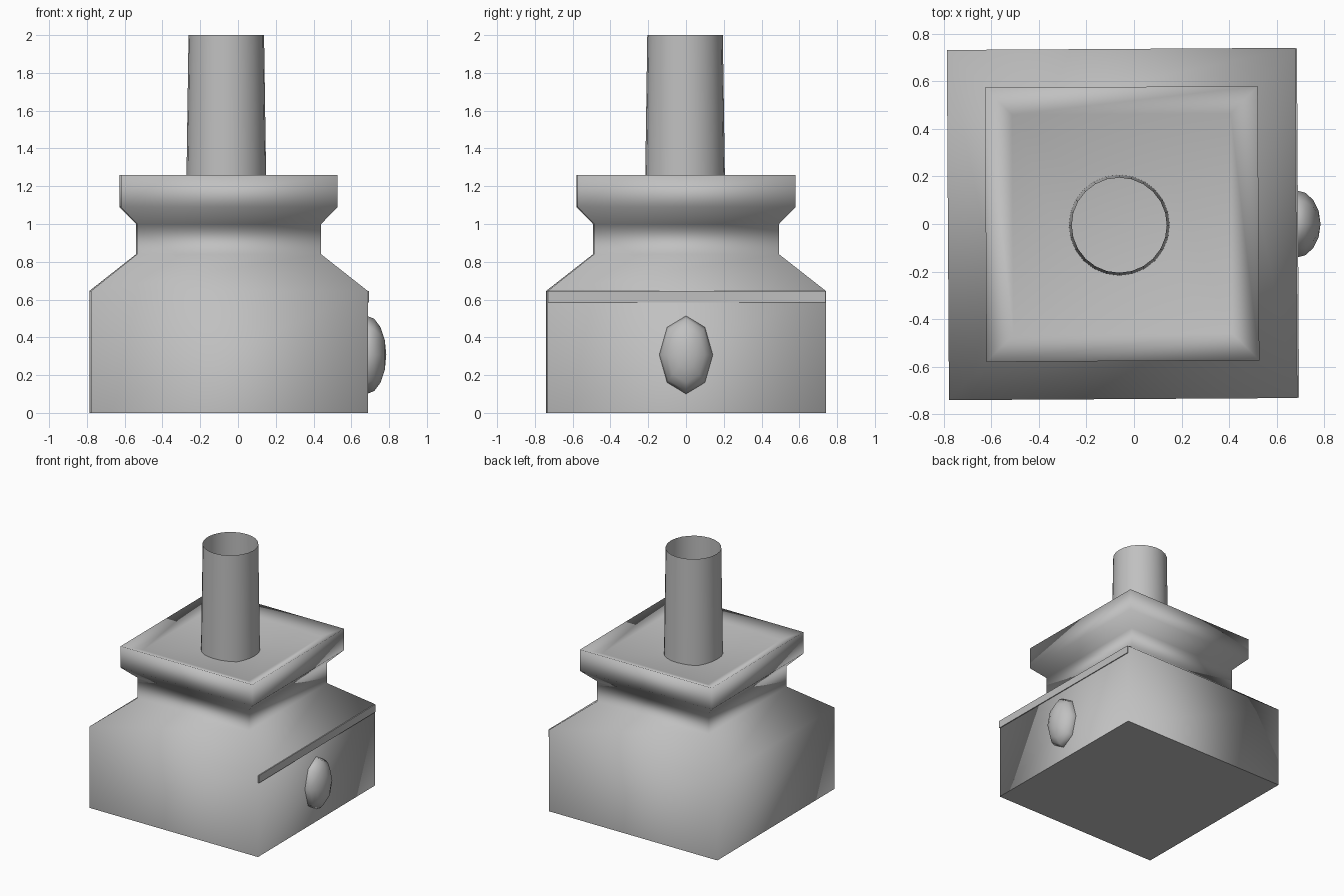
import bpy, bmesh, math
from mathutils import Matrix, Vector

cube = bpy.data.objects.get("Cube")
if cube:
    bpy.data.objects.remove(cube, do_unlink=True)

grey = bpy.data.materials.new("plain_grey")
grey.use_nodes = True
colour = (0.53, 0.53, 0.53, 1)
grey.diffuse_color = colour
grey.node_tree.nodes["Principled BSDF"].inputs["Base Color"].default_value = colour

TURN = Matrix.Rotation(math.radians(0.35), 4, 'Z')
CENTRE = Matrix.Translation((-0.05, 0, 0))


def finish(name, bm, matrix=Matrix()):
    """Turn a bmesh into a named grey object."""
    bm.transform(matrix)
    mesh = bpy.data.meshes.new(name)
    bm.to_mesh(mesh)
    bm.free()
    mesh.materials.append(grey)
    obj = bpy.data.objects.new(name, mesh)
    bpy.context.collection.objects.link(obj)
    return obj


def square_ring(bm, half, z):
    return [bm.verts.new((sx * half, sy * half * 1.005, z))
            for sx, sy in ((-1, -1), (1, -1), (1, 1), (-1, 1))]


# Square body: base, shoulder, neck, flared rim and dished top
profile = [(0.733, 0), (0.733, 0.645), (0.487, 0.84), (0.487, 1.0),
           (0.574, 1.09), (0.574, 1.26), (0.46, 1.215), (0.2, 1.17)]
bm = bmesh.new()
rings = [square_ring(bm, half, z) for half, z in profile]
for low, high in zip(rings, rings[1:]):
    for i in range(4):
        j = (i + 1) % 4
        bm.faces.new((low[i], low[j], high[j], high[i]))
dish = bm.verts.new((0, 0, 1.14))
for i in range(4):
    bm.faces.new((rings[-1][i], rings[-1][(i + 1) % 4], dish))
for face in bm.faces:
    face.smooth = True
bm.faces.new(rings[0][::-1])
finish("body", bm, CENTRE @ TURN)

# Open tapered pipe
bm = bmesh.new()
bmesh.ops.create_cone(bm, cap_ends=False, segments=24, radius1=0.213,
                      radius2=0.2, depth=0.9)
for face in bm.faces:
    face.smooth = True
finish("pipe", bm, Matrix.Translation((-0.062, -0.005, 1.55)))

# Thin ledge along the left wall
bm = bmesh.new()
bmesh.ops.create_cube(bm, size=1)
finish("ledge", bm, CENTRE @ TURN @ Matrix.Translation((0.727, 0, 0.615))
       @ Matrix.Diagonal((0.026, 1.47, 0.06, 1)))

# Oval knob, its pole pointing out of the left wall
bm = bmesh.new()
bmesh.ops.create_uvsphere(bm, u_segments=8, v_segments=8, radius=1)
for face in bm.faces:
    face.smooth = True
finish("knob", bm, Matrix.Translation((0.682, 0, 0.307))
       @ Matrix.Diagonal((0.103, 0.142, 0.207, 1))
       @ Matrix.Rotation(math.pi / 2, 4, 'Y'))
